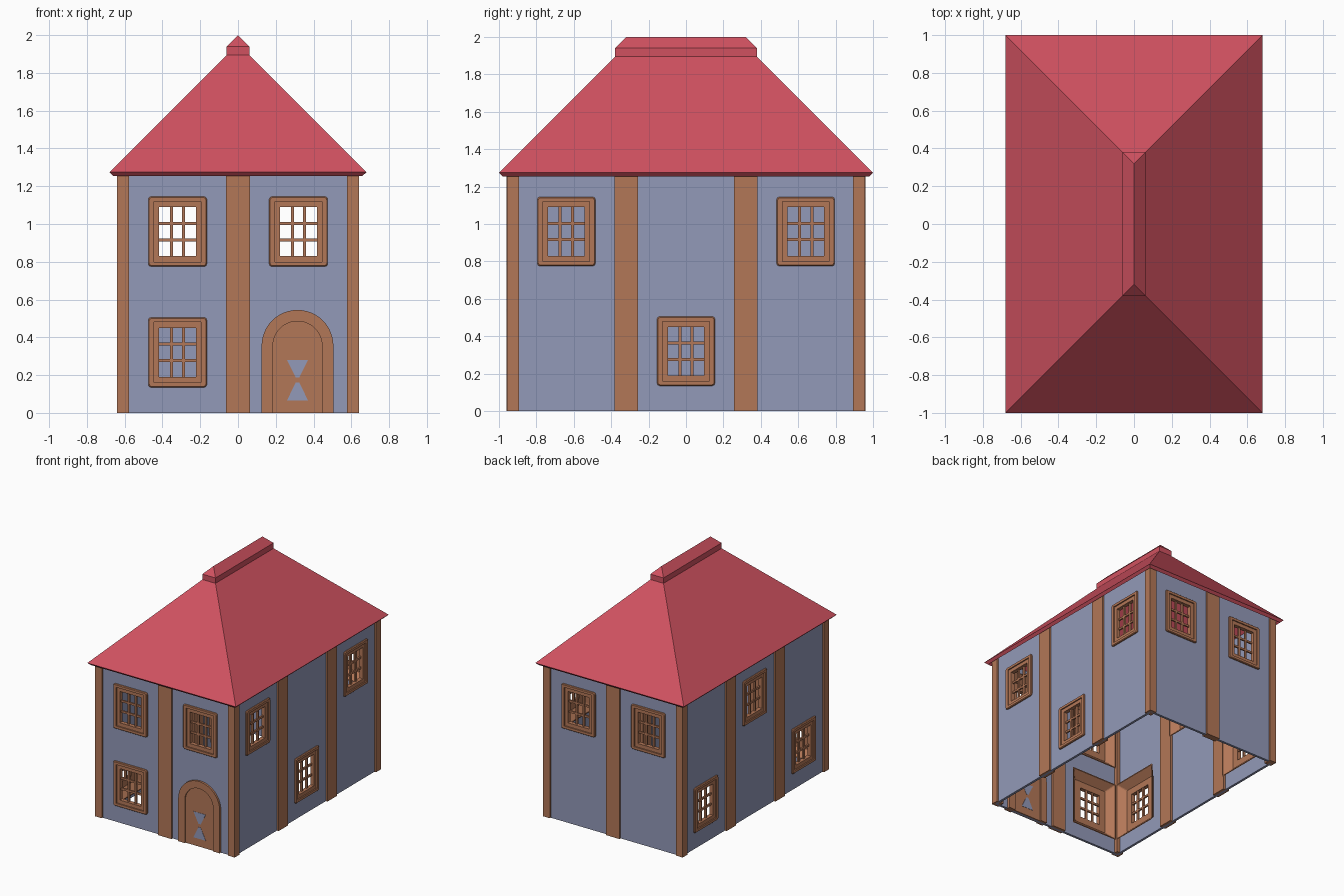
import bpy, bmesh, math

cube = bpy.data.objects.get("Cube")
if cube:
    bpy.data.objects.remove(cube, do_unlink=True)


def material(name, rgb):
    m = bpy.data.materials.new(name)
    m.use_nodes = True
    m.diffuse_color = (*rgb, 1)
    m.node_tree.nodes["Principled BSDF"].inputs["Base Color"].default_value = (*rgb, 1)
    return m


PLASTER = material("blue_grey_plaster", (0.29, 0.32, 0.48))
WOOD = material("brown_wood", (0.45, 0.185, 0.096))
TILES = material("red_roof", (0.63, 0.083, 0.117))

# Outer wall planes and wall height
WX, WY, TOP, THICK = 0.625, 0.945, 1.3, 0.02

# Each side maps (along wall, up, outward) to world space
SIDES = {
    "front": lambda u, v, n: (u, -WY - n, v),
    "back": lambda u, v, n: (u, WY + n, v),
    "left": lambda u, v, n: (WX + n, u, v),
    "right": lambda u, v, n: (-WX - n, u, v),
}
UP, LOW = 0.96, 0.32
WINDOWS = {
    "front": [(-0.32, UP), (0.32, UP), (-0.32, LOW)],
    "back": [(-0.32, UP), (0.32, UP)],
    "left": [(-0.64, UP), (0.64, UP), (0, LOW)],
    "right": [(-0.64, LOW), (0.64, LOW), (0, UP)],
}


def finish(bm, name, mat, recalc=True):
    if recalc:
        bmesh.ops.recalc_face_normals(bm, faces=bm.faces)
    me = bpy.data.meshes.new(name)
    bm.to_mesh(me)
    bm.free()
    me.materials.append(mat)
    ob = bpy.data.objects.new(name, me)
    bpy.context.collection.objects.link(ob)
    return ob


def loft(bm, loops, around=True, wrap=False, caps=False):
    """Skin a series of point loops with quads."""
    rows = [[bm.verts.new(p) for p in loop] for loop in loops]
    pairs = list(zip(rows, rows[1:])) + ([(rows[-1], rows[0])] if wrap else [])
    count = len(rows[0])
    for a, b in pairs:
        for i in range(count if around else count - 1):
            j = (i + 1) % count
            bm.faces.new((a[i], a[j], b[j], b[i]))
    if caps:
        bm.faces.new(rows[0])
        bm.faces.new(rows[-1])
    if not around:
        for end in (0, -1):
            bm.faces.new([r[end] for r in rows])


def block(bm, place, u0, u1, v0, v1, n0, n1):
    loft(bm, [[place(u, v, n) for u, v in ((u0, v0), (u1, v0), (u1, v1), (u0, v1))]
              for n in (n0, n1)], caps=True)


def rounded_rect(place, cu, cv, w, h, n, r):
    pts = []
    for k, (sx, sy) in enumerate(((1, 1), (-1, 1), (-1, -1), (1, -1))):
        for step in range(3):
            a = math.pi / 2 * (k + step / 2)
            pts.append(place(cu + sx * (w - r) + r * math.cos(a),
                             cv + sy * (h - r) + r * math.sin(a), n))
    return pts


# Walls with window openings
for side, place in SIDES.items():
    half = WX - THICK / 2 if side in ("front", "back") else WY - THICK / 2
    holes = WINDOWS[side]
    us = sorted({-half, half} | {round(c + s * 0.11, 4) for c, _ in holes for s in (-1, 1)})
    vs = sorted({0, TOP} | {round(z + s * 0.145, 4) for _, z in holes for s in (-1, 1)})
    bm = bmesh.new()
    grid = [[bm.verts.new(place(u, v, -THICK / 2)) for v in vs] for u in us]
    for i in range(len(us) - 1):
        for j in range(len(vs) - 1):
            mu, mv = (us[i] + us[i + 1]) / 2, (vs[j] + vs[j + 1]) / 2
            if any(abs(mu - c) < 0.11 and abs(mv - z) < 0.145 for c, z in holes):
                continue
            bm.faces.new((grid[i][j], grid[i + 1][j], grid[i + 1][j + 1], grid[i][j + 1]))
    wall = finish(bm, side + "_wall", PLASTER)
    mod = wall.modifiers.new("thickness", "SOLIDIFY")
    mod.thickness, mod.offset = THICK, 0

# Windows: stepped casing, glazing bars and splayed inner reveal
CASING = [(0.155, 0.185, -0.03, 0.014), (0.155, 0.185, 0.008, 0.014),
          (0.15, 0.18, 0.014, 0.012), (0.125, 0.16, 0.014, 0.001),
          (0.125, 0.16, 0.004, 0.001), (0.0975, 0.13, 0.004, 0.001),
          (0.0975, 0.13, -0.03, 0.001)]
REVEAL = [(0.15, 0.18, -0.025, 0.01), (0.21, 0.24, -0.085, 0.01),
          (0.218, 0.248, -0.085, 0.01), (0.158, 0.188, -0.025, 0.01)]
for side, place in SIDES.items():
    for i, (c, z) in enumerate(WINDOWS[side], 1):
        bm = bmesh.new()
        for profile in (CASING, REVEAL):
            loft(bm, [rounded_rect(place, c, z, *p) for p in profile], wrap=True)
        for s in (-1, 1):
            u, v = c + s * 0.0325, z + s * 0.0435
            block(bm, place, u - 0.008, u + 0.008, z - 0.13, z + 0.13, -0.028, -0.012)
            block(bm, place, c - 0.0975, c + 0.0975, v - 0.008, v + 0.008, -0.027, -0.013)
        finish(bm, f"{side}_window_{i}", WOOD)

# Timber posts
for side, place in SIDES.items():
    for c in ((0,) if side in ("front", "back") else (-0.32, 0.32)):
        bm = bmesh.new()
        block(bm, place, c - 0.063, c + 0.063, 0, 1.29, -0.04, 0.015)
        finish(bm, side + "_post", WOOD)
for sx in (-1, 1):
    for sy in (-1, 1):
        bm = bmesh.new()
        block(bm, lambda u, v, n: (sx * u, sy * n, v), 0.577, 0.64, 0, 1.285, 0.893, 0.957)
        finish(bm, "corner_post", WOOD)

# Arched door
front = SIDES["front"]
DOOR, SPRING = 0.315, 0.355


def arch(r, n):
    pts = [(DOOR + r, 0)]
    for k in range(25):
        a = math.pi * k / 24
        pts.append((DOOR + r * math.cos(a), SPRING + r * math.sin(a)))
    pts.append((DOOR - r, 0))
    return [front(u, v, n) for u, v in pts]


bm = bmesh.new()
loft(bm, [arch(0.19, -0.04), arch(0.19, 0.016), arch(0.13, 0.016), arch(0.13, -0.04)],
     around=False, wrap=True)
finish(bm, "door_frame", WOOD)
bm = bmesh.new()
loft(bm, [arch(0.131, -0.03), arch(0.131, 0.006)], caps=True)
finish(bm, "door_panel", WOOD)

# Hourglass inlay on both faces of the door
bm = bmesh.new()
for n0, n1 in ((0.005, 0.008), (-0.032, -0.029)):
    for wide, narrow in ((0.28, 0.188), (0.065, 0.16)):
        shape = [(-0.056, wide), (0.056, wide), (0.01, narrow), (-0.01, narrow)]
        loft(bm, [[front(DOOR + u, v, n) for u, v in shape] for n in (n0, n1)], caps=True)
finish(bm, "door_inlay", PLASTER)


# Hipped roof shell and raised ridge cap
def ring(x, y, z):
    return [(x, y, z), (-x, y, z), (-x, -y, z), (x, -y, z)]


bm = bmesh.new()
loft(bm, [ring(0.06, 0.38, 1.855), ring(0.66, 0.98, 1.255),
          ring(0.68, 1.0, 1.275), ring(0.06, 0.38, 1.895)], caps=True)
finish(bm, "roof", TILES)
bm = bmesh.new()
loft(bm, [ring(0.06, 0.38, 1.895), ring(0.06, 0.38, 1.94), ring(0, 0.32, 2.0)])
bmesh.ops.remove_doubles(bm, verts=bm.verts, dist=0.0001)
finish(bm, "ridge_cap", TILES)
